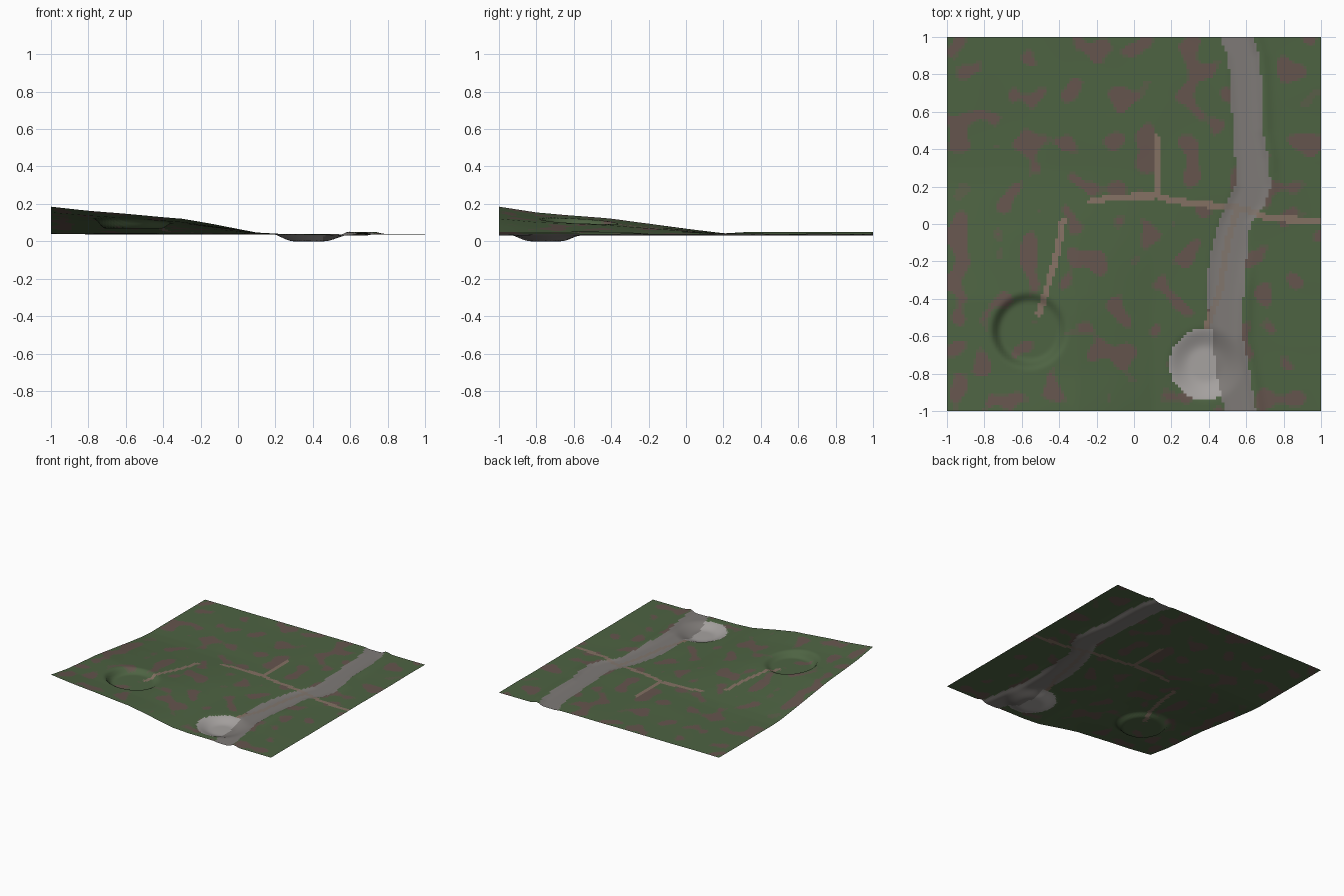
import bpy, math
from mathutils import Vector, noise

if "Cube" in bpy.data.objects:
    bpy.data.objects.remove(bpy.data.objects["Cube"])

N = 128                                   # cells per side
GROUND = 0.038


def interp(table, t):
    """Piecewise linear lookup; returns the value columns at t."""
    if t <= table[0][0]:
        return table[0][1:]
    for a, b in zip(table, table[1:]):
        if t <= b[0]:
            f = (t - a[0]) / (b[0] - a[0])
            return tuple(p + (q - p) * f for p, q in zip(a[1:], b[1:]))
    return table[-1][1:]


def smooth(a, b, t):
    t = min(1, max(0, (t - a) / (b - a)))
    return t * t * (3 - 2 * t)


def seg_dist(p, a, b):
    d = b - a
    t = min(1, max(0, (p - a).dot(d) / d.length_squared))
    return (p - a - d * t).length


# hill fall-off along x and y, from the front left corner
HILL_X = [(-1, 1), (-.8, .86), (-.6, .74), (-.3, .56), (-.1, .32), (.1, .06), (.25, 0)]
HILL_Y = [(-1, 1), (-.8, .79), (-.6, .67), (-.4, .56), (-.2, .39), (0, .2), (.2, .04), (.3, 0)]
# river: y, left edge, right edge
RIVER = [(-1, .49, .65), (-.8, .44, .62), (-.6, .42, .58), (-.4, .39, .585), (-.2, .40, .60),
         (0, .45, .62), (.1, .49, .70), (.2, .54, .73), (.35, .54, .72), (.5, .53, .69),
         (.8, .51, .68), (.9, .50, .67), (1, .46, .64)]
# footpaths
PATHS = [[(1, .015), (.72, .03), (.6, .08), (.42, .1), (.2, .125), (.12, .15), (-.1, .145), (-.23, .12)],
         [(.125, .15), (.12, .46)],
         [(.55, .08), (.5, -.1), (.46, -.35), (.39, -.55)],
         [(-.38, .02), (-.42, -.2), (-.51, -.48)]]
SEGS = [(Vector(a), Vector(b)) for p in PATHS for a, b in zip(p, p[1:])]
LAKE, LAKE_R = Vector((.38, -.75)), .2
PIT, PIT_R, PIT_Z = Vector((-.56, -.57)), .2, .068


def height(x, y):
    p = Vector((x, y))
    z = GROUND + .147 * interp(HILL_X, x)[0] * interp(HILL_Y, y)[0]
    z += .003 * noise.noise(Vector((x * 3, y * 3, 2)))
    # shallow river bed with a raised right bank
    l, r = interp(RIVER, y)
    mid, half = (l + r) / 2, (r - l) / 2
    z += (.031 - z) * (1 - smooth(half * .6, half * 1.15, abs(x - mid)))
    z += .013 * math.exp(-((x - r - .01) / .035) ** 2) * smooth(.1, .4, abs(y))
    # levelled pit dug into the hill
    z += (PIT_Z - z) * (1 - smooth(PIT_R * .75, PIT_R * 1.05, (p - PIT).length))
    # lake bowl
    z += (0 - z) * (1 - smooth(LAKE_R * .4, LAKE_R * 1.05, (p - LAKE).length))
    return z


def surface(x, y):
    """Material index for a cell."""
    p = Vector((x, y))
    l, r = interp(RIVER, y)
    if min(seg_dist(p, a, b) for a, b in SEGS) < .017:
        return 5 if l < x < r else 4
    if l < x < r:
        return 2
    if (p - LAKE).length < LAKE_R * .95:
        return 3
    n = noise.noise(Vector((x * 8, y * 8, 5)))
    return 1 if n > .27 else 6 if n > .2 else 0


verts = []
for j in range(N + 1):
    for i in range(N + 1):
        x, y = -1 + 2 * i / N, -1 + 2 * j / N
        verts.append((x, y, height(x, y)))
low = min(v[2] for v in verts)
verts = [(x, y, z - low) for x, y, z in verts]
W = N + 1
faces = [(j * W + i, j * W + i + 1, (j + 1) * W + i + 1, (j + 1) * W + i)
         for j in range(N) for i in range(N)]

mesh = bpy.data.meshes.new("terrain")
mesh.from_pydata(verts, [], faces)
terrain = bpy.data.objects.new("terrain", mesh)
bpy.context.collection.objects.link(terrain)

# ground covers
for name, col in [("grass", (.075, .125, .055)), ("bare_soil", (.13, .09, .075)),
                  ("river_grey", (.21, .195, .185)), ("lake_grey", (.38, .36, .35)),
                  ("path_tan", (.23, .165, .125)), ("wet_path", (.22, .18, .155)),
                  ("dry_grass", (.10, .11, .065))]:
    m = bpy.data.materials.new(name)
    m.diffuse_color = (*col, 1)
    m.use_nodes = True
    m.node_tree.nodes["Principled BSDF"].inputs["Base Color"].default_value = m.diffuse_color
    mesh.materials.append(m)
for k, f in enumerate(mesh.polygons):
    j, i = divmod(k, N)
    f.material_index = surface(-1 + (2 * i + 1) / N, -1 + (2 * j + 1) / N)
    f.use_smooth = True
